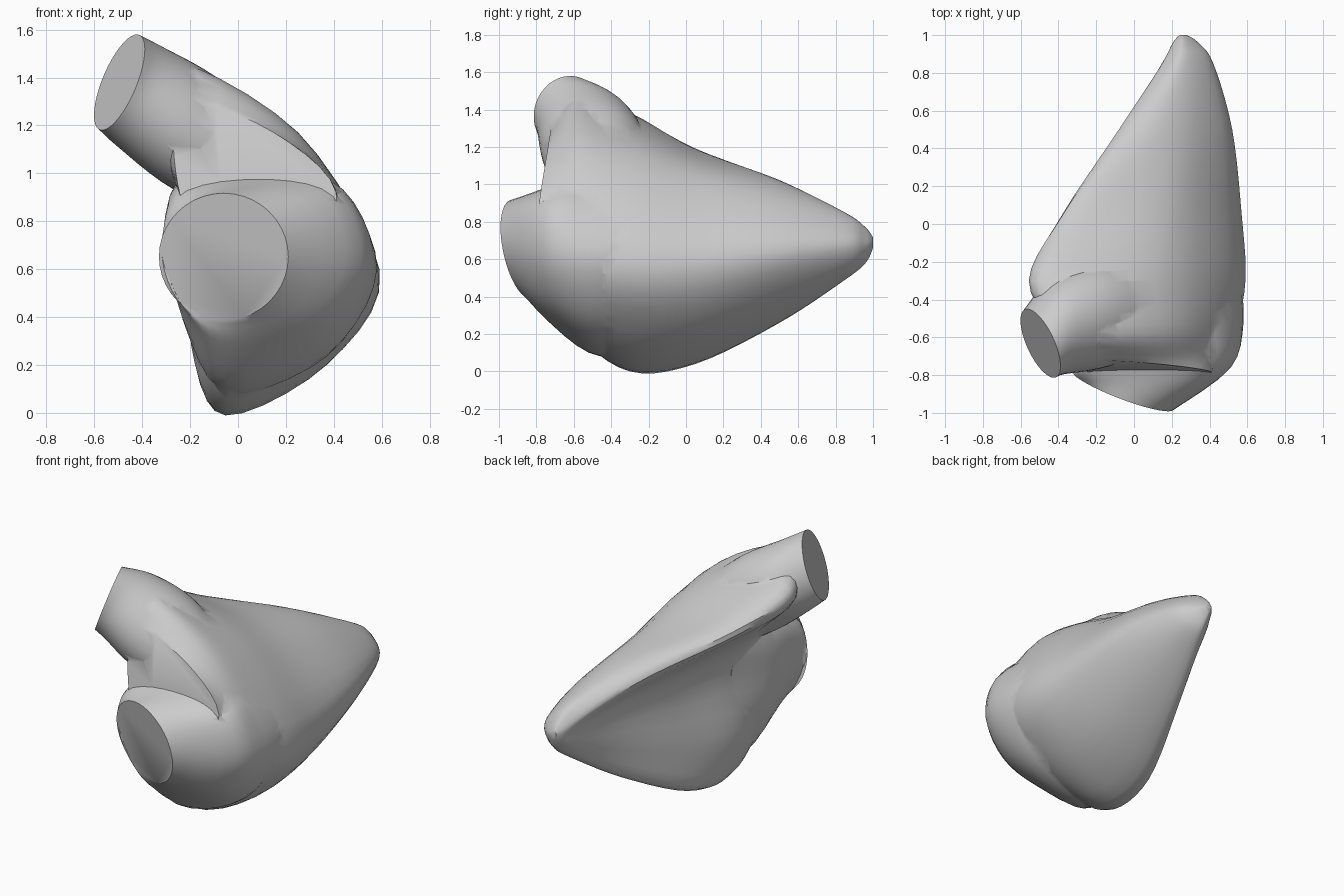
import bpy, bmesh, math
from mathutils import Vector

if "Cube" in bpy.data.objects:
    bpy.data.objects.remove(bpy.data.objects["Cube"])


def spline(p0, p1, p2, p3, t):
    return 0.5 * (2 * p1 + (p2 - p0) * t + (2 * p0 - 5 * p1 + 4 * p2 - p3) * t * t
                  + (3 * p1 - p0 - 3 * p2 + p3) * t ** 3)


def smooth_ring(pts, steps=5):
    n = len(pts)
    return [spline(pts[i - 1], pts[i], pts[(i + 1) % n], pts[(i + 2) % n], s / steps)
            for i in range(n) for s in range(steps)]


def section(y, pts, tilt=0.0):
    return smooth_ring([Vector((x, y + tilt * max(z - 1, -.3), z)) for x, z in pts])


def smooth_between(rings, steps):
    out, last = [], len(rings) - 1
    for i in range(last):
        quad = [rings[max(0, min(last, i + k))] for k in (-1, 0, 1, 2)]
        out += [[spline(*p, s / steps) for p in zip(*quad)] for s in range(steps)]
    return out + [rings[-1]]


def ellipse(c, u, v, n=40):
    # starts at the upper left and runs clockwise, like the sections
    c, u, v = Vector(c), Vector(u), Vector(v)
    angles = [math.radians(135) - 2 * math.pi * k / n for k in range(n)]
    return [c + u * math.cos(a) + v * math.sin(a) for a in angles]


def loft(name, rings):
    bm = bmesh.new()
    loops = [[bm.verts.new(p) for p in r] for r in rings]
    n = len(loops[0])
    for a, b in zip(loops, loops[1:]):
        for k in range(n):
            bm.faces.new((a[k], a[(k + 1) % n], b[(k + 1) % n], b[k]))
    bm.faces.new(loops[0])
    bm.faces.new(loops[-1])
    bmesh.ops.recalc_face_normals(bm, faces=bm.faces)
    mesh = bpy.data.meshes.new(name)
    bm.to_mesh(mesh)
    bm.free()
    ob = bpy.data.objects.new(name, mesh)
    bpy.context.collection.objects.link(ob)
    return ob


# Crescent cross-sections (x, z) along y: ridge, top, shoulder, bulge, underside, keel, hollow side x2
rings = [
    section(-.77, [(-.27, 1.17), (-.22, 1.31), (.15, 1.17), (.41, .92), (.28, .62), (.04, .56), (-.14, .65), (-.24, .9)], .16),
    section(-.58, [(-.40, 1.26), (-.27, 1.47), (.25, 1.17), (.53, .66), (.34, .32), (-.04, .20), (-.18, .40), (-.24, .9)]),
    section(-.30, [(-.55, 1.27), (-.38, 1.38), (.22, 1.16), (.59, .60), (.37, .21), (-.05, .0), (-.19, .27), (-.19, .85)]),
    section(.05, [(-.38, 1.14), (-.17, 1.18), (.25, 1.04), (.57, .60), (.37, .23), (-.04, .04), (-.08, .30), (-.05, .79)]),
    section(.50, [(-.08, .97), (.08, 1.02), (.32, .91), (.52, .65), (.38, .40), (.11, .26), (.08, .45), (.09, .75)]),
    section(.85, [(.15, .79), (.23, .85), (.34, .79), (.42, .68), (.37, .56), (.24, .49), (.18, .57), (.17, .70)]),
    section(.96, [(.21, .73), (.25, .77), (.30, .74), (.34, .68), (.32, .62), (.27, .58), (.23, .62), (.21, .68)]),
]
tip, mid = Vector((0.26, 1.0, 0.69)), Vector((0.27, 0.96, 0.68))
rings.append([tip + (p - mid) * 0.3 for p in rings[-1]])
chamber = loft("chamber", smooth_between(rings, 5))

# Wide opening at the front, flaring back into the chamber
inlet = loft("inlet", smooth_between([
    ellipse((-.06, -.88, .652), (.27, -.10, 0), (0, -.05, .265)),
    section(-.76, [(-.26, .91), (.08, .98), (.42, .91), (.51, .62), (.33, .37), (-.03, .29), (-.20, .40), (-.30, .65)]),
    section(-.52, [(-.24, .98), (.12, 1.08), (.42, .94), (.58, .60), (.38, .25), (-.04, .10), (-.21, .33), (-.27, .65)]),
    section(-.25, [(-.15, .98), (.12, 1.05), (.40, .90), (.56, .60), (.34, .24), (-.03, .06), (-.15, .3), (-.15, .65)])], 4))

# Narrow neck bending up to the left, widening into the top of the chamber
outlet = loft("outlet", smooth_between([
    ellipse((-.495, -.632, 1.38), (.075, .01, .2), (.075, -.182, -.005)),
    ellipse((-.40, -.545, 1.315), (.10, .02, .205), (.03, -.25, -.0)),
    ellipse((-.20, -.49, 1.18), (.12, .02, .215), (0, -.28, 0)),
    ellipse((.05, -.46, 1.0), (.14, 0, .17), (0, -.24, 0))], 4))

# Fuse the parts into one skin
for part in (inlet, outlet):
    mod = chamber.modifiers.new("fuse", 'BOOLEAN')
    mod.operation = 'UNION'
    mod.solver = 'EXACT'
    mod.object = part
bpy.context.view_layer.objects.active = chamber
chamber.select_set(True)
for mod in list(chamber.modifiers):
    bpy.ops.object.modifier_apply(modifier=mod.name)
for part in (inlet, outlet):
    bpy.data.objects.remove(part)
bpy.ops.object.shade_smooth_by_angle(angle=math.radians(40))
